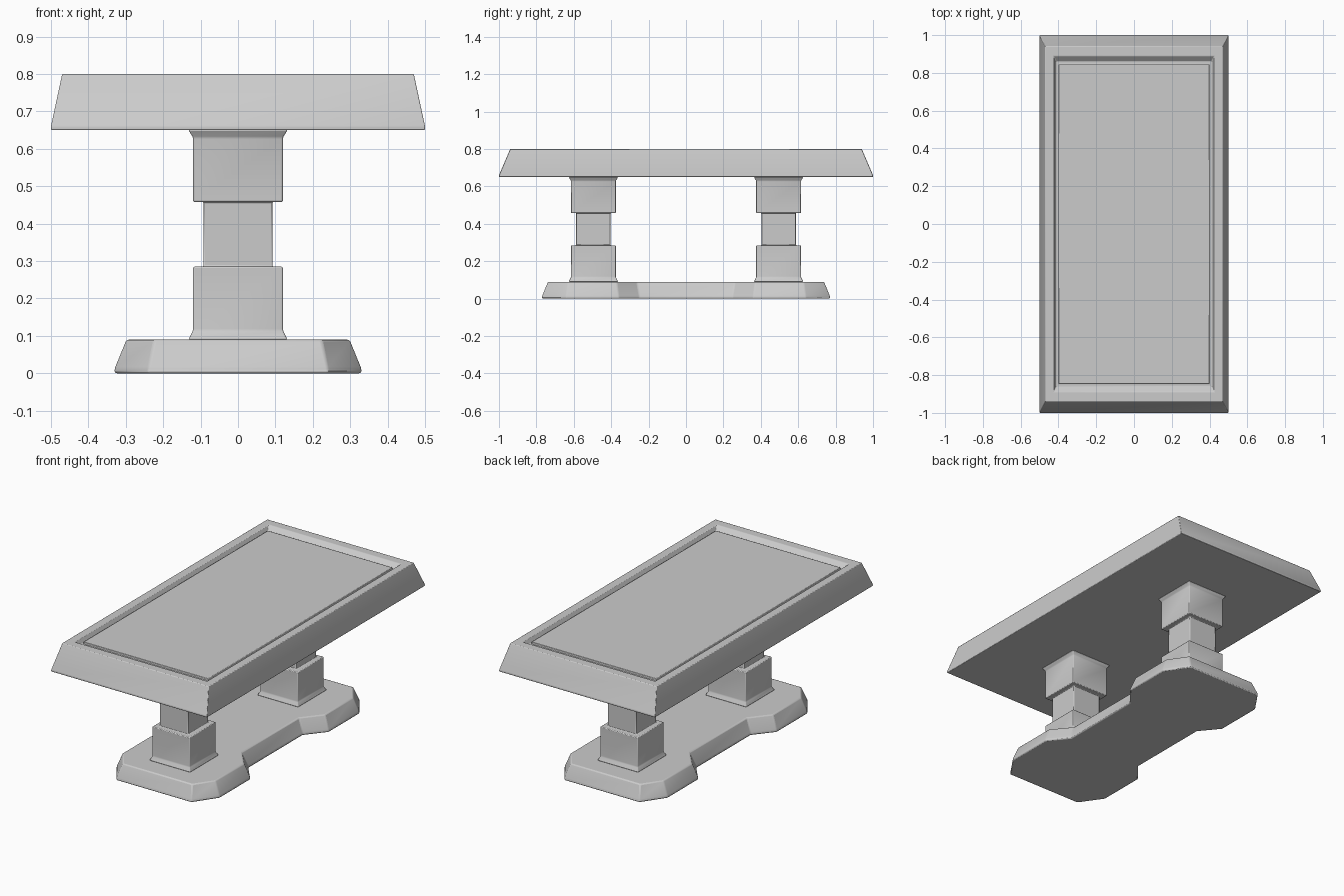
import bpy, bmesh

if "Cube" in bpy.data.objects:
    bpy.data.objects.remove(bpy.data.objects["Cube"])


def finish(name, bm, bevel):
    """Turn a bmesh into an object with softly rounded edges."""
    bmesh.ops.recalc_face_normals(bm, faces=bm.faces)
    mesh = bpy.data.meshes.new(name)
    bm.to_mesh(mesh)
    bm.free()
    ob = bpy.data.objects.new(name, mesh)
    bpy.context.collection.objects.link(ob)
    mod = ob.modifiers.new("soft_edges", "BEVEL")
    mod.width = bevel
    mod.segments = 2
    mod.limit_method = "ANGLE"
    mod.angle_limit = 0.3
    bpy.ops.object.select_all(action="DESELECT")
    ob.select_set(True)
    bpy.context.view_layer.objects.active = ob
    bpy.ops.object.shade_smooth_by_angle(angle=0.6)
    return ob


def stack(name, rings, bevel, cy=0.0):
    """Loft rectangles given as (half_x, half_y, z), closed at both ends."""
    bm = bmesh.new()
    loops = [[bm.verts.new((sx * hx, cy + sy * hy, z))
              for sx, sy in ((-1, -1), (1, -1), (1, 1), (-1, 1))]
             for hx, hy, z in rings]
    for a, b in zip(loops, loops[1:]):
        for i in range(4):
            j = (i + 1) % 4
            bm.faces.new((a[i], a[j], b[j], b[i]))
    bm.faces.new(loops[0][::-1])
    bm.faces.new(loops[-1])
    return finish(name, bm, bevel)


# Table top: sloped sides, raised rim, groove and inner panel
stack("table_top", [
    (0.50, 1.00, 0.65), (0.50, 1.00, 0.66), (0.47, 0.94, 0.80),
    (0.425, 0.89, 0.80), (0.412, 0.862, 0.775),
    (0.40, 0.845, 0.775), (0.40, 0.845, 0.79)], 0.003)

# Two square pedestals with a narrow waist and flared ends
pedestal = [(0.132, 0.09), (0.12, 0.115), (0.12, 0.285), (0.092, 0.285),
            (0.092, 0.458), (0.12, 0.458), (0.12, 0.63), (0.133, 0.651)]
for name, cy in (("front_pedestal", -0.495), ("back_pedestal", 0.495)):
    stack(name, [(h, h, z) for h, z in pedestal], 0.004, cy)

# Base plinth: two chamfered pads joined by a narrower neck
quarter = [(0.24, 0.25), (0.33, 0.36), (0.33, 0.64), (0.24, 0.77)]
right = [(x, -y) for x, y in quarter[::-1]] + quarter
outline = right + [(-x, y) for x, y in right[::-1]]
bm = bmesh.new()
bottom = bm.faces.new([bm.verts.new((x, y, 0)) for x, y in outline])
ext = bmesh.ops.extrude_face_region(bm, geom=[bottom], use_keep_orig=True)["geom"]
cap = [g for g in ext if isinstance(g, bmesh.types.BMFace)][0]
for v in cap.verts:
    v.co.z = 0.012
bmesh.ops.inset_region(bm, faces=[cap], thickness=0.032, use_even_offset=True)
for v in cap.verts:
    v.co.z = 0.09
finish("base_plinth", bm, 0.006)
